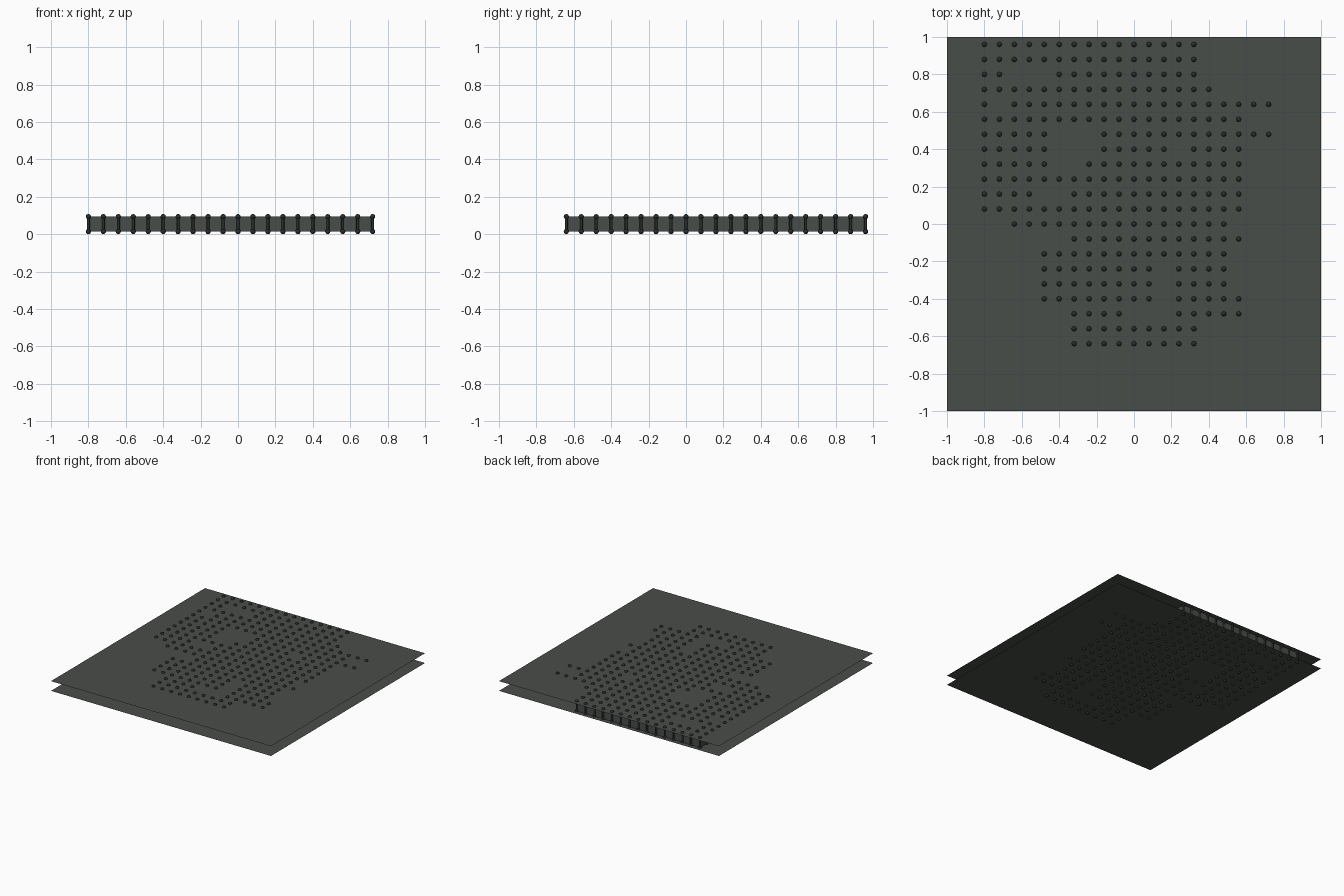
import bpy, bmesh, random
from mathutils import Matrix

if "Cube" in bpy.data.objects:
    bpy.data.objects.remove(bpy.data.objects["Cube"])

random.seed(4)
STEP, FLOOR, CEIL = 0.08, 0.014, 0.094
BALL_R, POST_R = 0.014, 0.008


def material(name, rgb):
    m = bpy.data.materials.new(name)
    m.diffuse_color = (*rgb, 1)
    m.use_nodes = True
    m.node_tree.nodes["Principled BSDF"].inputs["Base Color"].default_value = m.diffuse_color
    return m


PANEL = material("slate grey", (0.066, 0.075, 0.067))
DARK = material("dark charcoal", (0.022, 0.027, 0.023))


def build(name, verts, faces, mat, smooth=False):
    me = bpy.data.meshes.new(name)
    me.from_pydata(verts, [], faces)
    me.materials.append(mat)
    if smooth:
        me.polygons.foreach_set("use_smooth", [True] * len(me.polygons))
    me.update()
    ob = bpy.data.objects.new(name, me)
    bpy.context.collection.objects.link(ob)
    return ob


# Post layout: column ranges for each row, from the back row forwards
ROWS = ("0-14|0-14|0-1,5-14|0-15|0-0,2-19|0-0,1-17|0-4,8-19|0-4,8-12,14-17|"
        "0-4,7-17|0-17|0-3,6-17|0-17|2-16|6-17|4-16|4-11,13-16|4-11,13-16|"
        "4-11,13-17|6-9,13-17|6-14|6-14").split("|")
posts = set()
for r, row in enumerate(ROWS):
    for span in row.split(","):
        a, b = map(int, span.split("-"))
        posts |= {(i, r) for i in range(a, b + 1)}


def pos(p):
    return -0.8 + STEP * p[0], 0.96 - STEP * p[1]


# Floor and ceiling sheets
for name, z in (("floor_sheet", FLOOR), ("ceiling_sheet", CEIL)):
    build(name, [(-1, -1, z), (1, -1, z), (1, 1, z), (-1, 1, z)], [(0, 1, 2, 3)], PANEL)

# One post with a ball at each end, made once as a template
bm = bmesh.new()
bmesh.ops.create_cone(bm, segments=8, radius1=POST_R, radius2=POST_R, depth=CEIL - FLOOR,
                      matrix=Matrix.Translation((0, 0, (FLOOR + CEIL) / 2)))
for z in (FLOOR, CEIL):
    bmesh.ops.create_uvsphere(bm, u_segments=8, v_segments=6, radius=BALL_R,
                              matrix=Matrix.Translation((0, 0, z)))
bm.verts.index_update()
t_verts = [tuple(v.co) for v in bm.verts]
t_faces = [[v.index for v in f.verts] for f in bm.faces]
bm.free()

# All posts, copied from the template
verts, faces = [], []
for p in sorted(posts):
    x, y = pos(p)
    n = len(verts)
    verts += [(vx + x, vy + y, vz) for vx, vy, vz in t_verts]
    faces += [[k + n for k in f] for f in t_faces]
build("posts", verts, faces, DARK, smooth=True)


def full_cell(i, r):
    return all((i + a, r + b) in posts for a in (0, 1) for b in (0, 1))


# Maze walls: always around the outline and rooms, about half of the rest
verts, faces = [], []
for i, r in sorted(posts):
    for di, dr in ((1, 0), (0, 1)):
        q = (i + di, r + dr)
        if q not in posts:
            continue
        edge = not (full_cell(i, r) and full_cell(i - dr, r - di))
        if edge or random.random() < 0.5:
            (x0, y0), (x1, y1) = pos((i, r)), pos(q)
            n = len(verts)
            verts += [(x0, y0, FLOOR), (x1, y1, FLOOR), (x1, y1, CEIL), (x0, y0, CEIL)]
            faces.append((n, n + 1, n + 2, n + 3))
build("maze_walls", verts, faces, PANEL)
